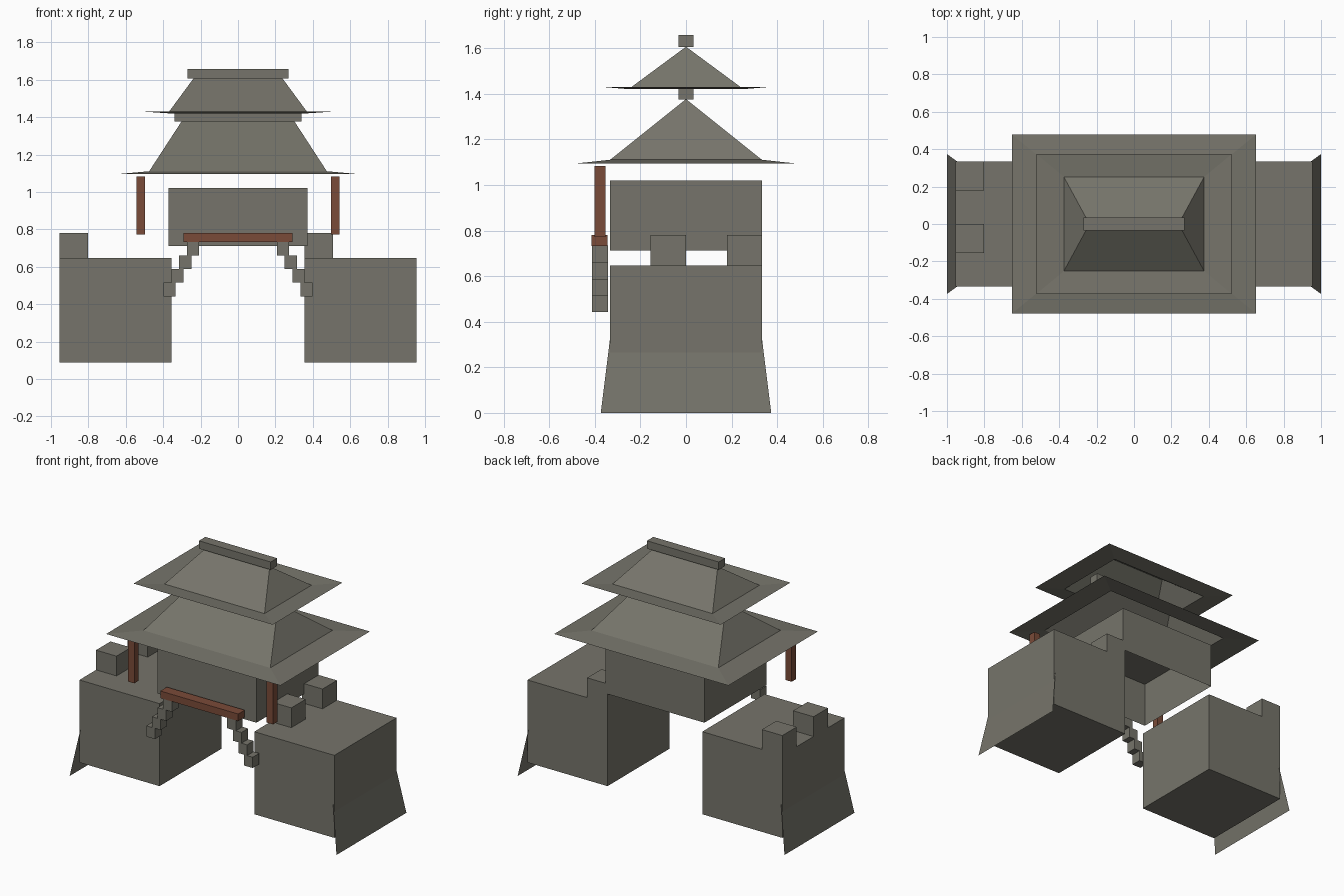
import bpy, bmesh

if "Cube" in bpy.data.objects:
    bpy.data.objects.remove(bpy.data.objects["Cube"])


def material(name, rgb):
    m = bpy.data.materials.new(name)
    m.diffuse_color = (*rgb, 1)
    m.use_nodes = True
    m.node_tree.nodes["Principled BSDF"].inputs["Base Color"].default_value = m.diffuse_color
    return m


STONE = material("grey_stone", (0.180, 0.175, 0.145))
WOOD = material("brown_wood", (0.195, 0.070, 0.040))


def finish(name, bm, mat):
    me = bpy.data.meshes.new(name)
    bm.to_mesh(me)
    bm.free()
    me.materials.append(mat)
    ob = bpy.data.objects.new(name, me)
    bpy.context.collection.objects.link(ob)
    return ob


def box(name, x, y, z, mat=STONE, open_bottom=False):
    """Box from (min, max) ranges on each axis."""
    bm = bmesh.new()
    bmesh.ops.create_cube(bm, size=1)
    for v in bm.verts:
        v.co = [r[0] if c < 0 else r[1] for c, r in zip(v.co, (x, y, z))]
    if open_bottom:
        bm.normal_update()
        low = [f for f in bm.faces if f.normal.z < -0.5]
        bmesh.ops.delete(bm, geom=low, context='FACES_ONLY')
    return finish(name, bm, mat)


def roof(name, eave, base, ridge_x, ridge_z):
    """Open hipped roof: eave and base are (half x, half y, z) rectangles."""
    bm = bmesh.new()
    corners = ((-1, -1), (1, -1), (1, 1), (-1, 1))
    outer, inner = [[bm.verts.new((sx * hx, sy * hy, z)) for sx, sy in corners]
                    for hx, hy, z in (eave, base)]
    left, right = [bm.verts.new((s * ridge_x, 0, ridge_z)) for s in (-1, 1)]
    for i in range(4):
        j = (i + 1) % 4
        bm.faces.new((outer[i], outer[j], inner[j], inner[i]))
    a, b, c, d = inner
    for f in ((a, b, right, left), (b, c, right), (c, d, left, right), (d, a, left)):
        bm.faces.new(f)
    return finish(name, bm, STONE)


# Two gate towers, each with a flared outer apron
for side, s in (("left", -1), ("right", 1)):
    x = sorted((s * 0.355, s * 0.955))
    box(f"{side}_tower", x, (-0.333, 0.333), (0.088, 0.647))
    bm = bmesh.new()
    pts = [(1.0, -0.374, 0), (1.0, 0.374, 0), (0.944, 0.333, 0.33), (0.944, -0.333, 0.33)]
    verts = [bm.verts.new((s * px, py, pz)) for px, py, pz in pts]
    bm.faces.new(verts if s > 0 else verts[::-1])
    finish(f"{side}_tower_apron", bm, STONE)

    # Battlements sit on the left edge of both towers
    for n, y0 in enumerate((-0.155, 0.179)):
        box(f"{side}_battlement_{n + 1}", (x[0], x[0] + 0.153), (y0, y0 + 0.154), (0.647, 0.781))

    # Stepped brackets under the beam
    for n in range(4):
        cx, z0 = s * (0.24 + 0.042 * n), 0.661 - 0.0728 * n
        box(f"{side}_bracket_{n + 1}", (cx - 0.0325, cx + 0.0325),
            (-0.412, -0.342), (z0, z0 + 0.0728))

    # Front post
    box(f"{side}_post", (s * 0.52 - 0.024, s * 0.52 + 0.024),
        (-0.402, -0.354), (0.773, 1.084), WOOD)

# Gate house hall and front beam
box("hall", (-0.371, 0.371), (-0.333, 0.333), (0.712, 1.021), open_bottom=True)
box("front_beam", (-0.292, 0.292), (-0.415, -0.345), (0.733, 0.781), WOOD)

# Two stacked roofs with ridge caps
roof("lower_roof", (0.653, 0.479, 1.095), (0.475, 0.333, 1.111), 0.302, 1.377)
box("lower_ridge", (-0.34, 0.34), (-0.034, 0.034), (1.376, 1.426))
roof("upper_roof", (0.521, 0.373, 1.431), (0.375, 0.252, 1.421), 0.238, 1.607)
box("upper_ridge", (-0.269, 0.269), (-0.034, 0.034), (1.606, 1.659))
